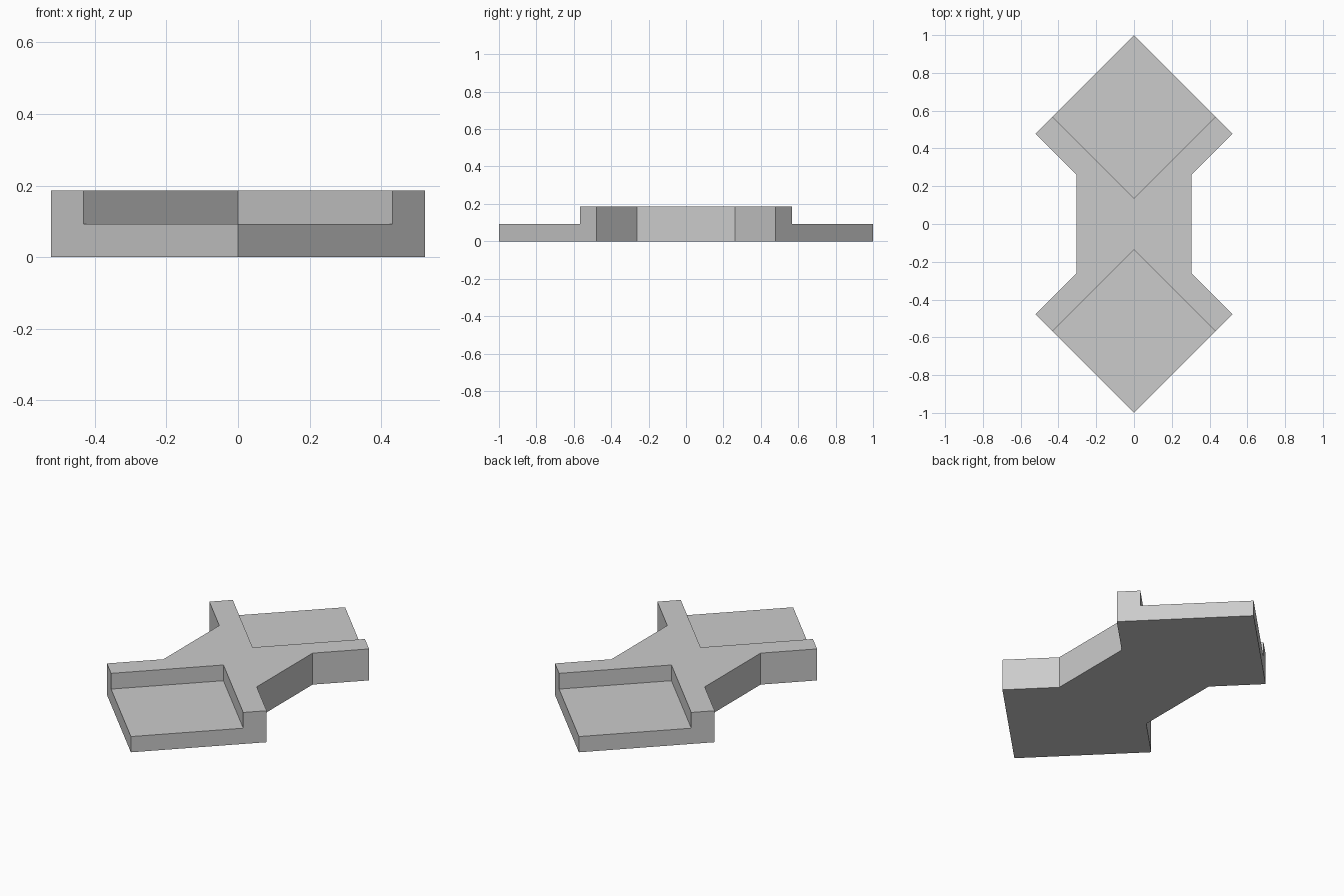
import bpy
import bmesh

cube = bpy.data.objects.get("Cube")
if cube:
    bpy.data.objects.remove(cube, do_unlink=True)

HEIGHT = 0.186
LEDGE = 0.093      # height of the recessed shelves
TIP = 1.0          # outer corner of each diamond end
WING = 0.522       # half width at the wing corners
WAIST = 0.305      # half width of the middle
RIM = 0.432        # half width where the shelf meets the rim

grey = bpy.data.materials.new("light grey")
grey.use_nodes = True
colour = (0.6, 0.6, 0.6, 1)
grey.diffuse_color = colour
grey.node_tree.nodes["Principled BSDF"].inputs["Base Color"].default_value = colour


def prism(name, outline, bottom, top):
    """Extrude a flat outline straight up."""
    bm = bmesh.new()
    base = bm.faces.new([bm.verts.new((x, y, bottom)) for x, y in outline])
    extruded = bmesh.ops.extrude_face_region(bm, geom=[base], use_keep_orig=True)
    raised = [v for v in extruded["geom"] if isinstance(v, bmesh.types.BMVert)]
    bmesh.ops.translate(bm, verts=raised, vec=(0, 0, top - bottom))
    bmesh.ops.recalc_face_normals(bm, faces=bm.faces)
    mesh = bpy.data.meshes.new(name)
    bm.to_mesh(mesh)
    bm.free()
    mesh.materials.append(grey)
    obj = bpy.data.objects.new(name, mesh)
    bpy.context.collection.objects.link(obj)
    return obj


# Solid body: two diamond ends joined by a straight waist
wing_y = TIP - WING
waist_y = wing_y - (WING - WAIST)
right_side = [(0, -TIP), (WING, -wing_y), (WAIST, -waist_y),
              (WAIST, waist_y), (WING, wing_y)]
body = prism("connector_body", right_side + [(-x, -y) for x, y in right_side], 0, HEIGHT)

# Recessed shelf at each end, cut with an oversized diamond
inner_y = TIP - 2 * RIM
reach = 1.2
cutters = []
for side, name in ((-1, "front_shelf_cutter"), (1, "back_shelf_cutter")):
    outline = [(0, side * inner_y), (reach, side * (inner_y + reach)),
               (0, side * (inner_y + 2 * reach)), (-reach, side * (inner_y + reach))]
    cutter = prism(name, outline, LEDGE, 2 * HEIGHT)
    cutter.hide_render = True
    cutters.append(cutter)
    cut = body.modifiers.new(name, "BOOLEAN")
    cut.operation = "DIFFERENCE"
    cut.solver = "EXACT"
    cut.object = cutter

# Bake the cuts and remove the cutters
graph = bpy.context.evaluated_depsgraph_get()
finished = bpy.data.meshes.new_from_object(body.evaluated_get(graph))
body.modifiers.clear()
body.data = finished
for cutter in cutters:
    bpy.data.objects.remove(cutter, do_unlink=True)
